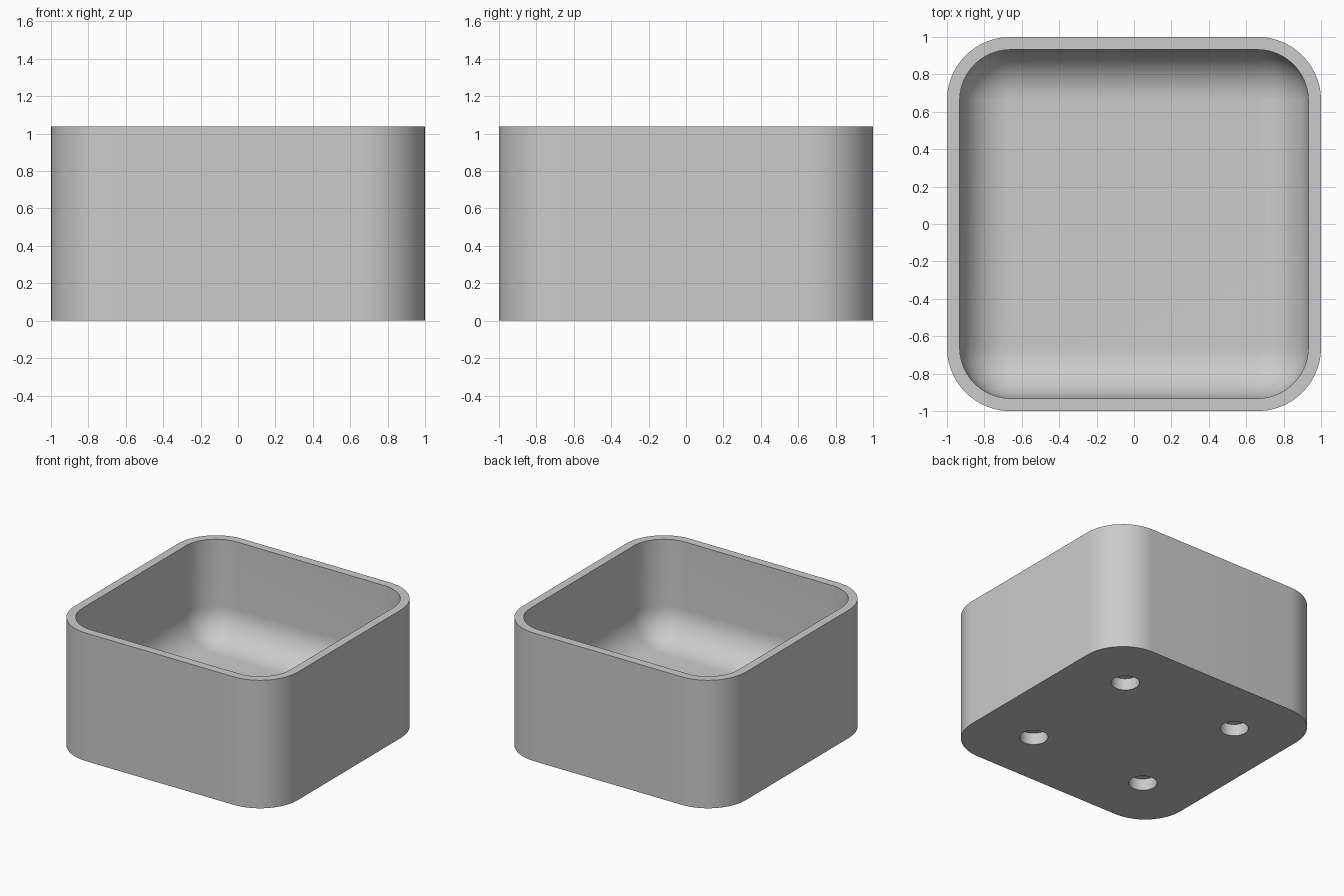
import bpy, bmesh, math
from mathutils import Matrix

HEIGHT, FLOOR = 1.037, 0.23
OUTER_R, WALL = 0.34, 0.068
FILLET = 0.265
HOLE_POS, HOLE_R, HOLE_DEPTH = 0.522, 0.104, 0.095
CORNER_STEPS, FILLET_STEPS = 20, 16

default = bpy.data.objects.get("Cube")
if default:
    bpy.data.objects.remove(default, do_unlink=True)

grey = bpy.data.materials.new("light grey")
grey.use_nodes = True
colour = (0.6, 0.6, 0.6, 1)
grey.diffuse_color = colour
grey.node_tree.nodes["Principled BSDF"].inputs["Base Color"].default_value = colour


def rounded_square(bm, half, radius, z):
    """Loop of vertices around a square with rounded corners."""
    loop = []
    for corner in range(4):
        middle = math.pi / 4 + corner * math.pi / 2
        cx = math.copysign(half - radius, math.cos(middle))
        cy = math.copysign(half - radius, math.sin(middle))
        for i in range(CORNER_STEPS + 1):
            a = (corner + i / CORNER_STEPS) * math.pi / 2
            loop.append(bm.verts.new((cx + radius * math.cos(a), cy + radius * math.sin(a), z)))
    return loop


def make_object(name, bm):
    bmesh.ops.recalc_face_normals(bm, faces=bm.faces)
    mesh = bpy.data.meshes.new(name)
    bm.to_mesh(mesh)
    bm.free()
    mesh.materials.append(grey)
    obj = bpy.data.objects.new(name, mesh)
    bpy.context.collection.objects.link(obj)
    return obj


# Box: outer wall, flat rim, inner wall and a rounded transition to the floor
bm = bmesh.new()
inner, inner_r = 1 - WALL, OUTER_R - WALL
loops = [rounded_square(bm, 1, OUTER_R, 0),
         rounded_square(bm, 1, OUTER_R, HEIGHT),
         rounded_square(bm, inner, inner_r, HEIGHT)]
for i in range(FILLET_STEPS + 1):
    a = i / FILLET_STEPS * math.pi / 2
    inset = FILLET * (1 - math.cos(a))
    z = FLOOR + FILLET * (1 - math.sin(a))
    loops.append(rounded_square(bm, inner - inset, inner_r - inset, z))
for low, high in zip(loops, loops[1:]):
    n = len(low)
    for k in range(n):
        m = (k + 1) % n
        bm.faces.new((low[k], low[m], high[m], high[k]))
bm.faces.new(loops[0][::-1])
bm.faces.new(loops[-1])
box = make_object("open_box", bm)

# Four blind round holes in the underside
bm = bmesh.new()
for sx in (-1, 1):
    for sy in (-1, 1):
        bmesh.ops.create_cone(bm, cap_ends=True, segments=40, radius1=HOLE_R, radius2=HOLE_R,
                              depth=2 * HOLE_DEPTH,
                              matrix=Matrix.Translation((sx * HOLE_POS, sy * HOLE_POS, 0)))
cutter = make_object("hole_cutter", bm)
cutter.hide_render = True

cut = box.modifiers.new("underside holes", 'BOOLEAN')
cut.operation = 'DIFFERENCE'
cut.solver = 'EXACT'
cut.object = cutter
bpy.ops.object.select_all(action='DESELECT')
box.select_set(True)
bpy.context.view_layer.objects.active = box
bpy.ops.object.modifier_apply(modifier=cut.name)
bpy.data.objects.remove(cutter, do_unlink=True)

bpy.ops.object.shade_smooth_by_angle(angle=math.radians(30))
